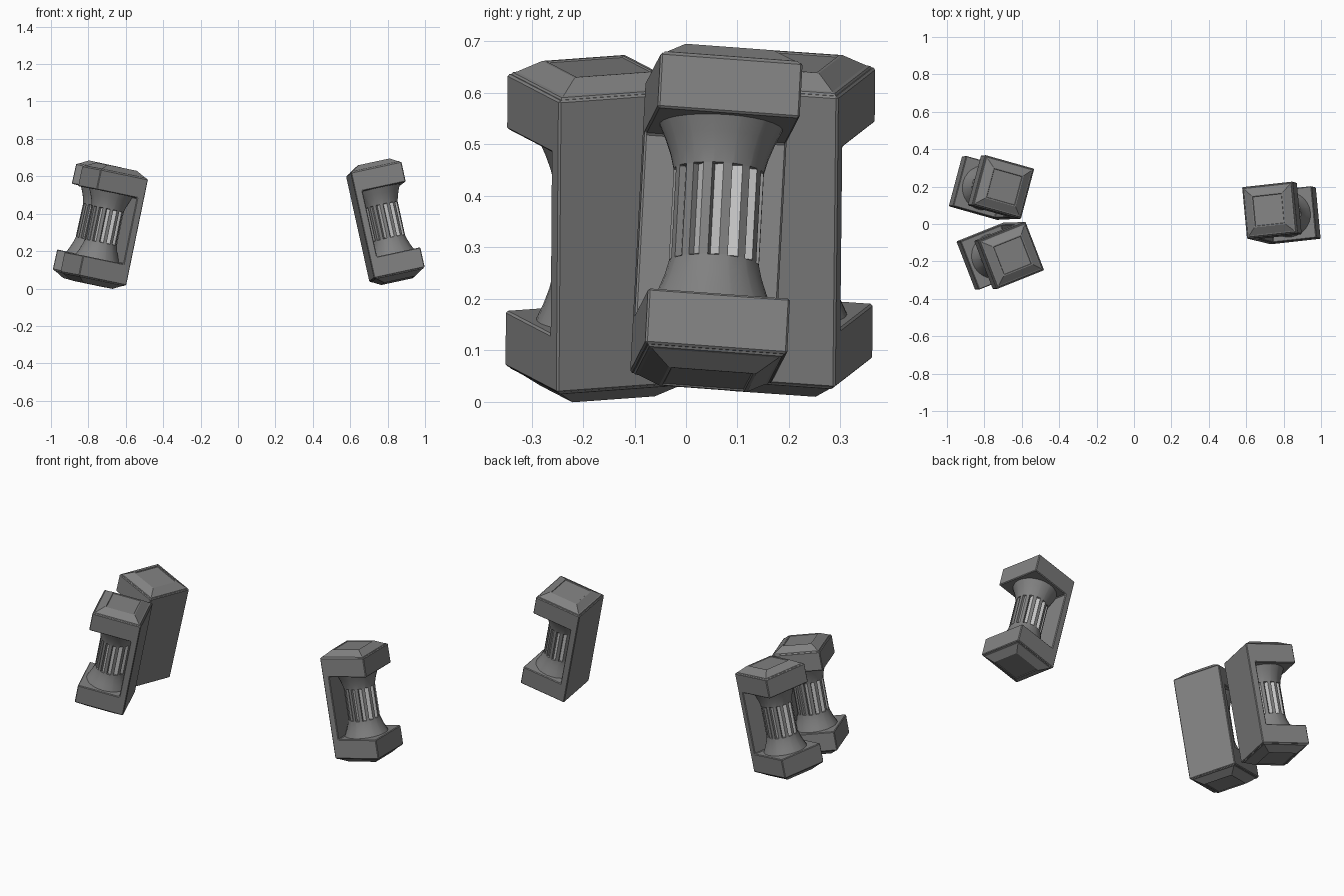
import bpy, bmesh, math
from mathutils import Matrix, Vector

old = bpy.data.objects.get("Cube")
if old:
    bpy.data.objects.remove(old, do_unlink=True)


def material(name, value):
    m = bpy.data.materials.new(name)
    m.use_nodes = True
    col = (value, value, value, 1)
    m.diffuse_color = col
    m.node_tree.nodes["Principled BSDF"].inputs["Base Color"].default_value = col
    return m


GREY = material("mid grey", 0.22)
LIGHT = material("light grey", 0.55)

HALF = 0.139      # half width of the square caps
TOP = 0.29        # half height of the bracket
GAP = 0.18        # half height of the opening
PLATE = 0.04      # thickness of the back plate
TEETH = 14


def finish(bm, name, matrix, mats=(GREY,)):
    bmesh.ops.recalc_face_normals(bm, faces=bm.faces)
    mesh = bpy.data.meshes.new(name)
    bm.to_mesh(mesh)
    bm.free()
    for m in mats:
        mesh.materials.append(m)
    ob = bpy.data.objects.new(name, mesh)
    ob.matrix_world = matrix
    bpy.context.collection.objects.link(ob)
    return ob


def loft(bm, rings, caps=True):
    """Skin a list of equal-length point rings; returns rows of side faces."""
    rows = [[bm.verts.new(p) for p in ring] for ring in rings]
    n = len(rows[0])
    sides = [[bm.faces.new((a[i], a[(i + 1) % n], b[(i + 1) % n], b[i]))
              for i in range(n)] for a, b in zip(rows, rows[1:])]
    if caps:
        bm.faces.new(rows[0][::-1])
        bm.faces.new(rows[-1])
    return sides


def square(h, z):
    return [(x * h, y * h, z) for x, y in ((-1, -1), (1, -1), (1, 1), (-1, 1))]


# C-shaped bracket: back plate with a block at each end
def bracket(name, matrix):
    inner = PLATE - HALF
    outline = [(-HALF, -TOP), (HALF, -TOP), (HALF, -GAP), (inner, -GAP),
               (inner, GAP), (HALF, GAP), (HALF, TOP), (-HALF, TOP)]
    bm = bmesh.new()
    loft(bm, [[(x, y, z) for x, z in outline] for y in (-HALF, HALF)])
    ob = finish(bm, name, matrix)
    bev = ob.modifiers.new("edge", "BEVEL")
    bev.width = 0.004
    bev.segments = 1


# Low stepped pyramid on each end, with a sunk panel
def end_cap(name, matrix, side):
    steps = [(0.134, -0.002), (0.130, 0.004), (0.124, 0.006),
             (0.086, 0.032), (0.080, 0.032), (0.078, 0.029)]
    bm = bmesh.new()
    loft(bm, [square(h, side * (TOP + dz)) for h, dz in steps])
    finish(bm, name, matrix)


# Waisted column with slanted slats around the middle
def column(name, matrix):
    def ring(z, r, groove):
        pts = []
        for k in range(TEETH):
            for t, deep in ((0, 0), (0.45, 0), (0.55, 1)):
                a = (k + t) * math.tau / TEETH
                rr = r - groove * deep
                pts.append((rr * math.cos(a), rr * math.sin(a), z))
        return pts

    flare = [(0.185, 0.122), (0.15, 0.106), (0.12, 0.095), (0.092, 0.088)]
    rings = [ring(-z, r, 0) for z, r in flare]
    rings += [ring(z, 0.088, 0.012) for z in (-0.090, 0.090)]
    rings += [ring(z, r, 0) for z, r in reversed(flare)]
    bm = bmesh.new()
    sides = loft(bm, rings)
    for i, f in enumerate(sides[len(flare)]):
        f.material_index = 1 if i % 3 == 2 else 0
    ob = finish(bm, name, matrix, (GREY, LIGHT))
    bpy.ops.object.select_all(action="DESELECT")
    ob.select_set(True)
    bpy.context.view_layer.objects.active = ob
    bpy.ops.object.shade_smooth_by_angle(angle=math.radians(25))


# Each unit: centre, long axis, and sideways direction
UNITS = {
    "left": ((0.788, 0.059, 0.357), (-0.125, 0.03, 0.565), (-0.027, 0.29, -0.024)),
    "right_front": ((-0.715, -0.17, 0.336), (0.117, 0.004, 0.568), (0.10, -0.257, -0.015)),
    "right_back": ((-0.762, 0.195, 0.347), (0.125, 0.006, 0.565), (-0.07, -0.262, 0.017)),
}

for label, (centre, axis, across) in UNITS.items():
    z = Vector(axis).normalized()
    x = Vector(across).cross(z).normalized()
    y = z.cross(x)
    mat = Matrix.Translation(centre) @ Matrix((x, y, z)).transposed().to_4x4()
    bracket(label + "_bracket", mat)
    end_cap(label + "_top_cap", mat, 1)
    end_cap(label + "_bottom_cap", mat, -1)
    column(label + "_column", mat)
